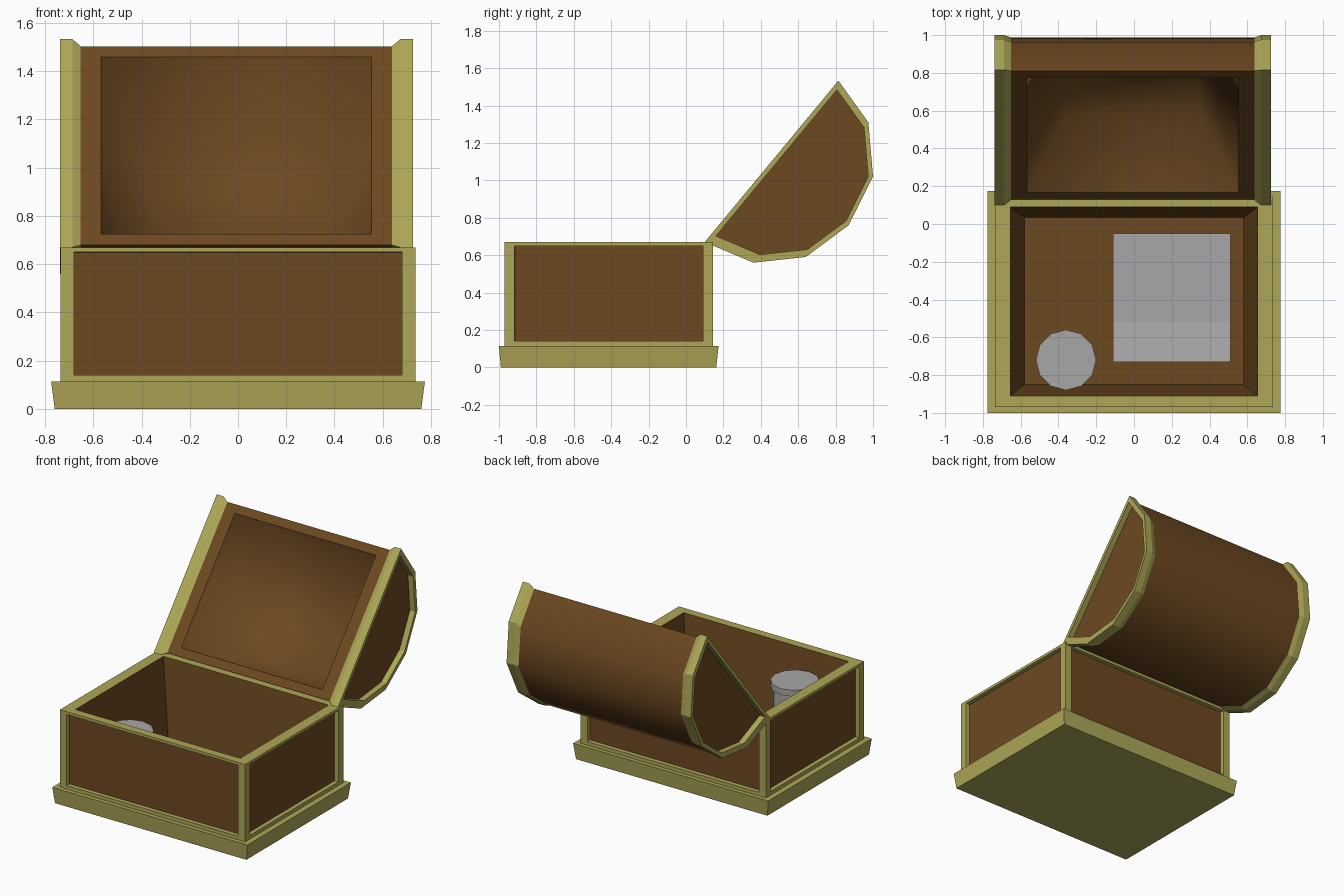
import bpy, bmesh
from math import sin, cos, pi
from mathutils import Vector

if "Cube" in bpy.data.objects:
    bpy.data.objects.remove(bpy.data.objects["Cube"])


def material(name, rgb):
    m = bpy.data.materials.new(name)
    m.diffuse_color = (*rgb, 1)
    m.use_nodes = True
    m.node_tree.nodes["Principled BSDF"].inputs["Base Color"].default_value = m.diffuse_color
    return m


WOOD = material("wood", (0.152, 0.066, 0.015))
TRIM = material("trim", (0.42, 0.39, 0.095))
METAL = material("grey", (0.39, 0.39, 0.39))


def loft(bm, rings, mats=None, caps=(0, 0)):
    """Skin closed rings of points; returns the vertex loops and a face list per band."""
    loops = [[bm.verts.new(p) for p in r] for r in rings]
    bands = []
    for i, (a, b) in enumerate(zip(loops, loops[1:])):
        n = len(a)
        band = [bm.faces.new((a[k], a[(k + 1) % n], b[(k + 1) % n], b[k])) for k in range(n)]
        for f in band:
            f.material_index = mats[i] if mats else 0
        bands.append(band)
    for loop, m in zip((loops[0], loops[-1]), caps):
        bm.faces.new(loop).material_index = m
    return loops, bands


def finish(bm, name, mats):
    bmesh.ops.recalc_face_normals(bm, faces=bm.faces)
    me = bpy.data.meshes.new(name)
    bm.to_mesh(me)
    bm.free()
    for m in mats:
        me.materials.append(m)
    ob = bpy.data.objects.new(name, me)
    bpy.context.collection.objects.link(ob)
    return ob


def rect(hx, y0, y1, z):
    return [(-hx, y0, z), (hx, y0, z), (hx, y1, z), (-hx, y1, z)]


def circle(x, y, r, z, n=12):
    return [(x + r * cos(2 * pi * k / n), y + r * sin(2 * pi * k / n), z) for k in range(n)]


# Plinth, flaring slightly upward
bm = bmesh.new()
loft(bm, [rect(0.76, -0.99, 0.162, 0), rect(0.775, -1.0, 0.174, 0.114)])
finish(bm, "plinth", [TRIM])

# Chest body: hollow box with tapering inner walls
bm = bmesh.new()
loops, bands = loft(bm, [rect(0.735, -0.97, 0.145, 0.11), rect(0.735, -0.97, 0.145, 0.67),
                         rect(0.655, -0.91, 0.09, 0.67), rect(0.58, -0.85, 0.035, 0.125)],
                    mats=[1, 1, 0], caps=(1, 0))
bmesh.ops.recalc_face_normals(bm, faces=bm.faces)
# Recessed wooden panels on the four sides
for f in bands[0]:
    bmesh.ops.inset_individual(bm, faces=[f], thickness=0.054, use_even_offset=True)
    for v in f.verts:
        v.co.z = 0.14 if v.co.z < 0.4 else 0.65
    bmesh.ops.inset_individual(bm, faces=[f], thickness=0.001, depth=-0.03)
    f.material_index = 0
finish(bm, "chest_body", [WOOD, TRIM])

# Open lid: cross-section in y, z; the first and last points bound the opening
P = [Vector(p) for p in ((0.10, 0.67), (0.36, 0.56), (0.64, 0.59), (0.87, 0.76),
                         (1.0, 1.02), (0.975, 1.31), (0.815, 1.533))]
mid = (P[0] + P[-1]) / 2
centre = Vector((0.73, 1.015))
inward = Vector((0.771, -0.637))      # direction from the opening into the lid


def section(x, s=1.0, about=mid, sink=0.0):
    return [(x, *(about + (p - about) * s + inward * sink)) for p in P]


half = [section(0.69, 0.905, centre), section(0.732, 0.905, centre), section(0.732),
        section(0.68), section(0.645, 0.955, sink=0.016)]
mirrored = [[(-x, y, z) for x, y, z in r] for r in half]
bm = bmesh.new()
loops, bands = loft(bm, mirrored + half[::-1], mats=[1, 1, 1, 1, 0, 1, 1, 1, 1])
for f in bands[4]:
    f.smooth = True
bm.faces.remove(bands[4][-1])


# Hollow inside of the lid: a rectangle in the opening, pushed in and narrowed
def opening(s, sink):
    a, b = (mid + (p - mid) * 0.85 * s + inward * sink for p in (P[0], P[-1]))
    x = 0.56 * s
    return [bm.verts.new(p) for p in ((-x, *a), (x, *a), (x, *b), (-x, *b))]


outer = [loops[4][0], loops[5][0], loops[5][-1], loops[4][-1]]
mouth, deep = opening(1, 0.016), opening(0.64, 0.39)
for k in range(4):
    j = (k + 1) % 4
    bm.faces.new((outer[k], outer[j], mouth[j], mouth[k]))
    bm.faces.new((mouth[k], mouth[j], deep[j], deep[k])).smooth = True
bm.faces.new(deep).smooth = True
lid = finish(bm, "lid", [WOOD, TRIM])
lid.location.x = -0.007

# Round jar with a wider cap, inside the chest
bm = bmesh.new()
loft(bm, [circle(-0.36, -0.72, r, z) for r, z in
          ((0.14, 0.125), (0.14, 0.485), (0.16, 0.485), (0.16, 0.53))])
finish(bm, "jar", [METAL])

# Low slab lying on the chest floor, its front part rising gently
prof = ((-0.73, 0.12), (-0.05, 0.12), (-0.05, 0.16), (-0.52, 0.16), (-0.73, 0.19))
bm = bmesh.new()
loft(bm, [[(x, y, z) for y, z in prof] for x in (-0.11, 0.51)])
finish(bm, "floor_slab", [METAL])
